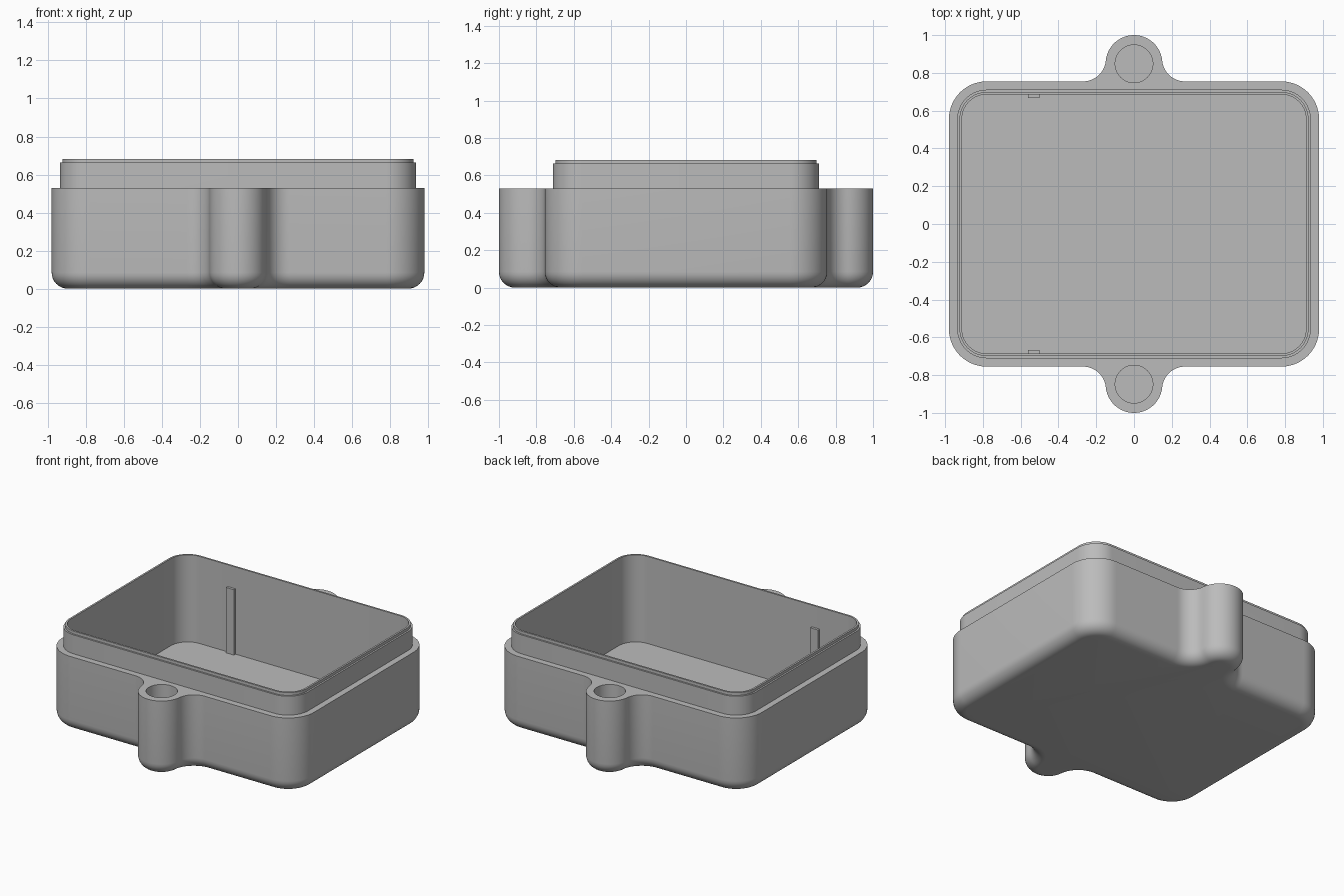
import bpy, bmesh
from math import sin, cos, pi, atan2, sqrt, radians
from mathutils import Vector

cube = bpy.data.objects.get("Cube")
if cube:
    bpy.data.objects.remove(cube)

grey = bpy.data.materials.new("plain grey")
grey.use_nodes = True
GREY = (0.5, 0.5, 0.5, 1)
grey.diffuse_color = GREY
grey.node_tree.nodes["Principled BSDF"].inputs["Base Color"].default_value = GREY

# Main sizes
HX, HY, CORNER = 0.98, 0.755, 0.2
LUG_Y, LUG_R, BLEND = 0.85, 0.15, 0.121
BODY_TOP, RIM_TOP, FLOOR = 0.53, 0.683, 0.07


def arc(cx, cy, r, a0, a1, n):
    return [(cx + r * cos(a0 + (a1 - a0) * i / n),
             cy + r * sin(a0 + (a1 - a0) * i / n)) for i in range(n + 1)]


def rounded_rect(d):
    """Plain rounded rectangle, inset by d."""
    pts = []
    for k, (sx, sy) in enumerate([(1, 1), (-1, 1), (-1, -1), (1, -1)]):
        pts += arc(sx * (HX - CORNER), sy * (HY - CORNER), CORNER - d,
                   k * pi / 2, (k + 1) * pi / 2, 14)
    return pts


def lugged_rect(d):
    """Rounded rectangle with two blended screw lugs, inset by d."""
    fy = HY + BLEND
    fx = sqrt((LUG_R + BLEND) ** 2 - (fy - LUG_Y) ** 2)
    t = atan2(fy - LUG_Y, fx)
    half = arc(HX - CORNER, HY - CORNER, CORNER - d, 0, pi / 2, 14)
    half += arc(fx, fy, BLEND + d, -pi / 2, t - pi, 12)
    half += arc(0, LUG_Y, LUG_R - d, t, pi - t, 28)[1:-1]
    half += arc(-fx, fy, BLEND + d, -t, -pi / 2, 12)
    half += arc(-(HX - CORNER), HY - CORNER, CORNER - d, pi / 2, pi, 14)
    return half + [(-x, -y) for x, y in half]


def loft(name, rings):
    """Closed solid through (outline, height) rings."""
    bm = bmesh.new()
    loops = [[bm.verts.new((x, y, z)) for x, y in pts] for pts, z in rings]
    n = len(loops[0])
    for a, b in zip(loops, loops[1:]):
        for i in range(n):
            j = (i + 1) % n
            bm.faces.new((a[i], a[j], b[j], b[i]))
    bm.faces.new(loops[0][::-1])
    bm.faces.new(loops[-1])
    bmesh.ops.recalc_face_normals(bm, faces=bm.faces)
    me = bpy.data.meshes.new(name)
    bm.to_mesh(me)
    bm.free()
    me.materials.append(grey)
    ob = bpy.data.objects.new(name, me)
    bpy.context.collection.objects.link(ob)
    return ob


def select(ob):
    bpy.ops.object.select_all(action='DESELECT')
    ob.select_set(True)
    bpy.context.view_layer.objects.active = ob


def combine(ob, other, operation):
    select(ob)
    mod = ob.modifiers.new(operation.lower(), 'BOOLEAN')
    mod.operation, mod.object, mod.solver = operation, other, 'EXACT'
    bpy.ops.object.modifier_apply(modifier=mod.name)
    bpy.data.objects.remove(other)


# Outer body with rounded bottom edge
ROUND = 0.085
steps = [i * pi / 16 for i in range(9)]
rings = [(lugged_rect(ROUND * (1 - sin(a))), ROUND * (1 - cos(a))) for a in steps]
body = loft("box_body", rings + [(lugged_rect(0), BODY_TOP)])

# Stepped lip around the opening
lip = loft("lip", [(rounded_rect(0.044), 0.3), (rounded_rect(0.044), 0.663),
                   (rounded_rect(0.056), 0.663), (rounded_rect(0.056), RIM_TOP)])
combine(body, lip, 'UNION')

# Hollow inside
cavity = loft("cavity", [(rounded_rect(0.069), FLOOR), (rounded_rect(0.069), 0.9)])
combine(body, cavity, 'DIFFERENCE')

# Screw holes in the lugs
for s in (1, -1):
    ring = arc(0, s * (LUG_Y - 0.002), 0.1, 0, 2 * pi, 40)[:-1]
    combine(body, loft("hole", [(ring, FLOOR), (ring, 0.9)]), 'DIFFERENCE')

select(body)
bpy.ops.object.shade_smooth_by_angle(angle=radians(35))

# Thin ribs on the inside of the front and back walls
for s, name in ((1, "back_rib"), (-1, "front_rib")):
    y0, y1 = s * 0.668, s * 0.69
    ring = [(-0.56, y0), (-0.5, y0), (-0.5, y1), (-0.56, y1)]
    loft(name, [(ring, FLOOR - 0.005), (ring, BODY_TOP)])
